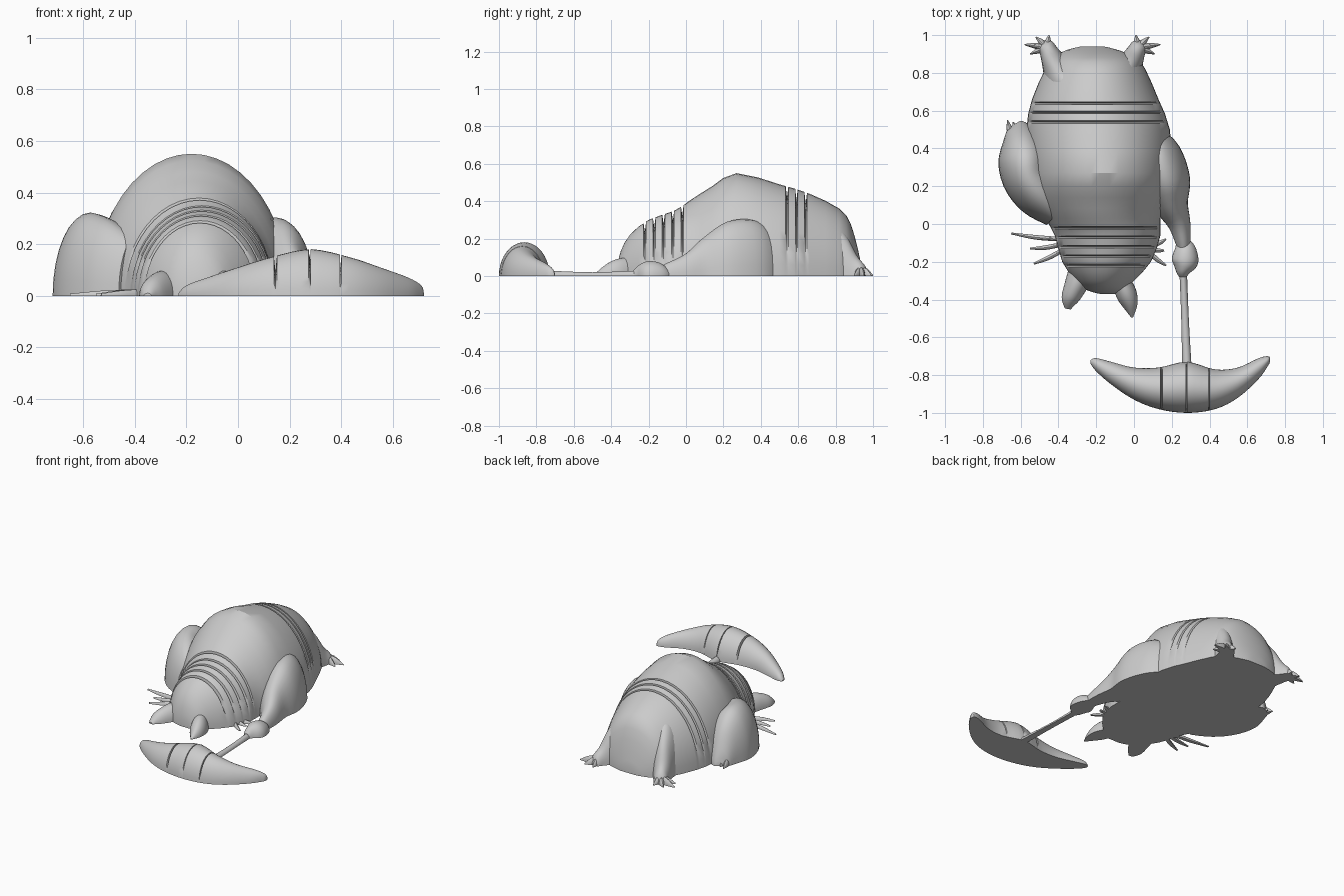
import bpy
import bmesh
from math import sin, cos, pi, copysign
from mathutils import Vector

cube = bpy.data.objects.get("Cube")
if cube:
    bpy.data.objects.remove(cube)

grey = bpy.data.materials.new("clay grey")
grey.use_nodes = True
colour = (0.6, 0.6, 0.6, 1)
grey.diffuse_color = colour
grey.node_tree.nodes["Principled BSDF"].inputs["Base Color"].default_value = colour


def spline(rows, steps):
    """Smoothly resample rows of numbers (Catmull-Rom), given in hundredths."""
    rows = [Vector(r) / 100 for r in rows]
    out = []
    for i in range(len(rows) - 1):
        a, b, c, d = (rows[max(0, min(len(rows) - 1, i + k))] for k in (-1, 0, 1, 2))
        for s in range(steps):
            t = s / steps
            out.append(b + (c - a) * (t / 2)
                       + (a * 2 - b * 5 + c * 4 - d) * (t * t / 2)
                       + (b * 3 - a - c * 3 + d) * (t ** 3 / 2))
    return out + [rows[-1]]


def loft(name, sections, sides=20, power=1.0, angle=30):
    """Flat-bottomed dome skinned over (left edge, right edge, height) sections."""
    bm = bmesh.new()
    rings = []
    for left, right, height in sections:
        middle, half = (left + right) / 2, (right - left) / 2
        ring = []
        for i in range(sides + 1):
            a = pi * i / sides
            across = copysign(abs(cos(a)) ** power, cos(a))
            p = middle - half * across
            ring.append(bm.verts.new((p.x, p.y, max(height, 0.002) * abs(sin(a)) ** power)))
        rings.append(ring)
    for r, s in zip(rings, rings[1:]):
        for i in range(sides):
            bm.faces.new((r[i], r[i + 1], s[i + 1], s[i]))
        bm.faces.new((r[sides], r[0], s[0], s[sides]))
    bm.faces.new(rings[0])
    bm.faces.new(rings[-1])
    bmesh.ops.recalc_face_normals(bm, faces=bm.faces)
    mesh = bpy.data.meshes.new(name)
    bm.to_mesh(mesh)
    bm.free()
    mesh.materials.append(grey)
    obj = bpy.data.objects.new(name, mesh)
    bpy.context.collection.objects.link(obj)
    bpy.ops.object.select_all(action="DESELECT")
    obj.select_set(True)
    bpy.context.view_layer.objects.active = obj
    bpy.ops.object.shade_smooth_by_angle(angle=angle * pi / 180)
    return obj


def limb(name, rows, steps=4, sides=16):
    """Rows of x, y, half width, height along a centre line."""
    pts = spline(rows, steps)
    sections = []
    for i, p in enumerate(pts):
        ahead = pts[min(i + 1, len(pts) - 1)].xy - pts[max(i - 1, 0)].xy
        side = Vector((-ahead.y, ahead.x)).normalized() * p[2]
        sections.append((p.xy + side, p.xy - side, p[3]))
    return loft(name, sections, sides)


def add_creases(rows, places, depth, width=0.007):
    """Insert narrow V-shaped dips in the height at the given stations."""
    out = list(rows)
    for place in places:
        for i in range(len(rows) - 1):
            a, b = rows[i], rows[i + 1]
            if (a[0] - place) * (b[0] - place) <= 0 and a[0] != b[0]:
                for offset, drop in ((-width, 0), (0, depth), (width, 0)):
                    row = a.lerp(b, (place + offset - a[0]) / (b[0] - a[0]))
                    row[3] -= drop
                    out.append(row)
                break
    return sorted(out, key=lambda r: r[0])


# Torso and head: y, right edge x, left edge x, height
body = spline([
    (-37, -18, -10, 4), (-35, -25, -5, 13), (-30, -31, 0, 22), (-20, -38, 9, 30),
    (-6, -42, 14, 35), (3, -47, 14, 41), (14, -53, 18, 48), (27, -56, 20, 55),
    (50, -57, 19, 49), (66, -54, 13, 44), (82, -47, 6, 36), (88, -43, 1, 28),
    (92, -36, -8, 14), (94, -28, -16, 4)], 2)
body = add_creases(body, (-0.22, -0.17, -0.12, -0.07, -0.02), 0.05)
body = add_creases(body, (0.54, 0.59, 0.64), 0.06)
loft("body", [(Vector((r[1], r[0])), Vector((r[2], r[0])), r[3]) for r in body], 24)

# Crescent blade: x, front edge y, back edge y, height
blade = spline([
    (-23, -74, -72, 1), (-20, -78, -71, 4), (-12, -85, -73, 7), (0, -93, -76, 11),
    (13, -98, -76, 15), (28, -100, -73, 18), (43, -98, -77, 15), (55, -92, -76, 11),
    (66, -82, -71, 7), (71, -75, -70, 4), (72, -73, -71, 1)], 4)
blade = add_creases(blade, (0.145, 0.28, 0.395), 0.06, 0.006)
loft("crescent_blade", [(Vector((r[0], r[1])), Vector((r[0], r[2])), r[3]) for r in blade])

# Arms, hand and handle
limb("left_arm", [(6, 46, 9, 24), (12, 36, 13, 30), (17, 22, 13, 29), (20, 10, 9, 21),
                  (24, 0, 6, 12), (26, -10, 4, 7), (26, -14, 3, 5)])
limb("left_hand", [(26, -10, 4, 4), (27, -14, 6, 7), (27, -20, 7, 8), (26, -25, 4, 6),
                   (26, -28, 2, 3)])
limb("right_arm", [(-40, 6, 9, 22), (-49, 15, 13, 29), (-56, 25, 14, 32), (-58, 36, 14, 31),
                   (-60, 45, 10, 23), (-62, 51, 6, 10), (-63, 53, 3, 2)])
limb("handle", [(26, -24, 2, 3), (27, -50, 2, 2), (28, -76, 2.5, 3)])
for i, x in enumerate((-66, -63, -60)):
    limb(f"right_claw_{i}", [(x + 1, 47, 2, 5), (x, 51, 1.5, 4), (x - 1, 55 - i, 0.2, 0.4)], 3, 8)

# Ears
limb("right_ear", [(-28, -26, 7, 10), (-31, -33, 6, 9), (-34, -40, 4.5, 6), (-35, -45, 1.5, 1)])
limb("left_ear", [(-7, -30, 5, 10), (-4, -37, 5.5, 9), (-2, -43, 4, 6), (-1, -49.5, 0.5, 0.5)])

# Hind legs and splayed toes, mirrored about the body's middle line
MIDDLE = -22
for side, label in ((-1, "right"), (1, "left")):
    def place(rows):
        return [(MIDDLE + side * r[0], *r[1:]) for r in rows]

    limb(label + "_leg", place([(9, 66, 12, 32), (15, 76, 11, 32), (20, 85, 7, 22),
                                (23, 91, 5, 11), (25, 95, 4, 6), (26, 97, 1, 1)]))
    for i, (x, y) in enumerate(((23, 100), (30, 99), (36, 95), (33, 90))):
        limb(f"{label}_toe_{i}", place([(24, 93, 2, 5), ((24 + x) / 2, (93 + y) / 2 + 0.3, 1.6, 4),
                                        (x, y, 0.3, 0.5)]), 4, 8)

# Whiskers: root to tip
whiskers = {
    "right": [(-40, -8, -65, -5), (-39, -11, -55, -13), (-38, -14, -53, -21)],
    "left": [(10, -11, 17, -8), (9, -13, 16, -14), (8, -15, 17, -22)],
}
for label, group in whiskers.items():
    for i, (x, y, u, v) in enumerate(group):
        limb(f"{label}_whisker_{i}", [(x, y, 1.2, 2.5), ((x + u) / 2, (y + v) / 2 - 0.5, 1.2, 2),
                                      (u, v, 0.5, 0.8)], 4, 8)
